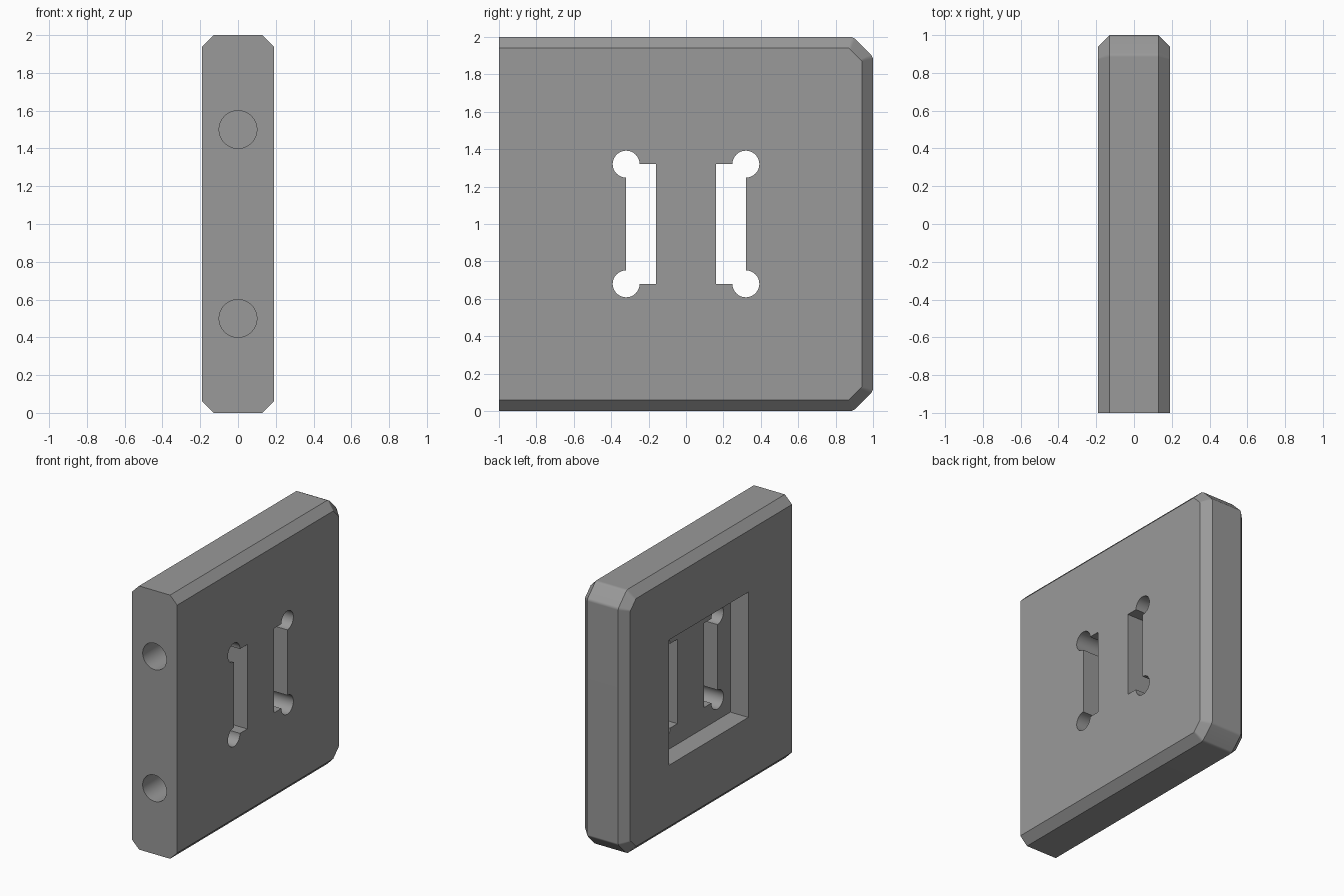
import bpy, bmesh, math
from mathutils import Matrix

if "Cube" in bpy.data.objects:
    bpy.data.objects.remove(bpy.data.objects["Cube"])

grey = bpy.data.materials.new("plain grey")
grey.diffuse_color = (0.32, 0.32, 0.32, 1)
grey.use_nodes = True
grey.node_tree.nodes["Principled BSDF"].inputs["Base Color"].default_value = grey.diffuse_color


def finish(name, bm):
    bmesh.ops.recalc_face_normals(bm, faces=bm.faces[:])
    mesh = bpy.data.meshes.new(name)
    bm.to_mesh(mesh)
    bm.free()
    mesh.materials.append(grey)
    ob = bpy.data.objects.new(name, mesh)
    bpy.context.collection.objects.link(ob)
    return ob


def box(name, lo, hi):
    bm = bmesh.new()
    bmesh.ops.create_cube(bm, size=1)
    for v in bm.verts:
        v.co = [a + (c + 0.5) * (b - a) for c, a, b in zip(v.co, lo, hi)]
    return finish(name, bm)


def rod(name, centre, radius, length, axis):
    bm = bmesh.new()
    turn = Matrix.Rotation(math.pi / 2, 4, 'Y' if axis == 'X' else 'X')
    bmesh.ops.create_cone(bm, cap_ends=True, segments=48, radius1=radius,
                          radius2=radius, depth=length,
                          matrix=Matrix.Translation(centre) @ turn)
    return finish(name, bm)


# Plate: side outlines lofted across the thickness, back corners clipped
def outline(corner, half):
    top = [(-1, half)] + corner
    return top + [(y, -z) for y, z in reversed(top)]


outer = outline([(0.885, 1), (0.905, 0.99), (0.99, 0.905), (1, 0.885)], 1)
inner = outline([(0.87, 0.94), (0.88, 0.93), (0.93, 0.88), (0.94, 0.87)], 0.94)
bm = bmesh.new()
rings = [[bm.verts.new((x, y, z + 1)) for y, z in prof]
         for x, prof in ((-0.19, inner), (-0.13, outer), (0.13, outer), (0.19, inner))]
n = len(outer)
for a, b in zip(rings, rings[1:]):
    for i in range(n - 1):
        bm.faces.new((a[i], a[i + 1], b[i + 1], b[i]))
bm.faces.new(rings[0])
bm.faces.new(rings[-1])
# flat front end
bm.faces.new([r[0] for r in rings] + [r[-1] for r in reversed(rings)])
plate = finish("plate", bm)

# Square pocket in the left face
cutters = [box("pocket_cutter", (-0.4, -0.475, 0.525), (-0.04, 0.475, 1.475))]
for s in (-1, 1):
    # Through slots with round corner reliefs
    y0, y1 = sorted((s * 0.16, s * 0.32))
    cutters.append(box("slot_cutter", (-0.12, y0, 0.68), (0.4, y1, 1.32)))
    for t in (-1, 1):
        cutters.append(rod("relief_cutter", (0.14, s * 0.32, 1 + t * 0.32), 0.072, 0.52, 'X'))
    # Blind holes in the front end
    cutters.append(rod("hole_cutter", (0, -0.9, 1 + s * 0.5), 0.1, 0.6, 'Y'))

bpy.context.view_layer.objects.active = plate
for c in cutters:
    mod = plate.modifiers.new("cut", 'BOOLEAN')
    mod.operation = 'DIFFERENCE'
    mod.solver = 'EXACT'
    mod.object = c
    bpy.ops.object.modifier_apply(modifier=mod.name)
    bpy.data.objects.remove(c, do_unlink=True)

# Smooth round parts, keep flats flat
bpy.ops.object.select_all(action='DESELECT')
plate.select_set(True)
bpy.ops.object.shade_smooth_by_angle(angle=math.radians(30))
wn = plate.modifiers.new("flat_normals", 'WEIGHTED_NORMAL')
wn.keep_sharp = True
